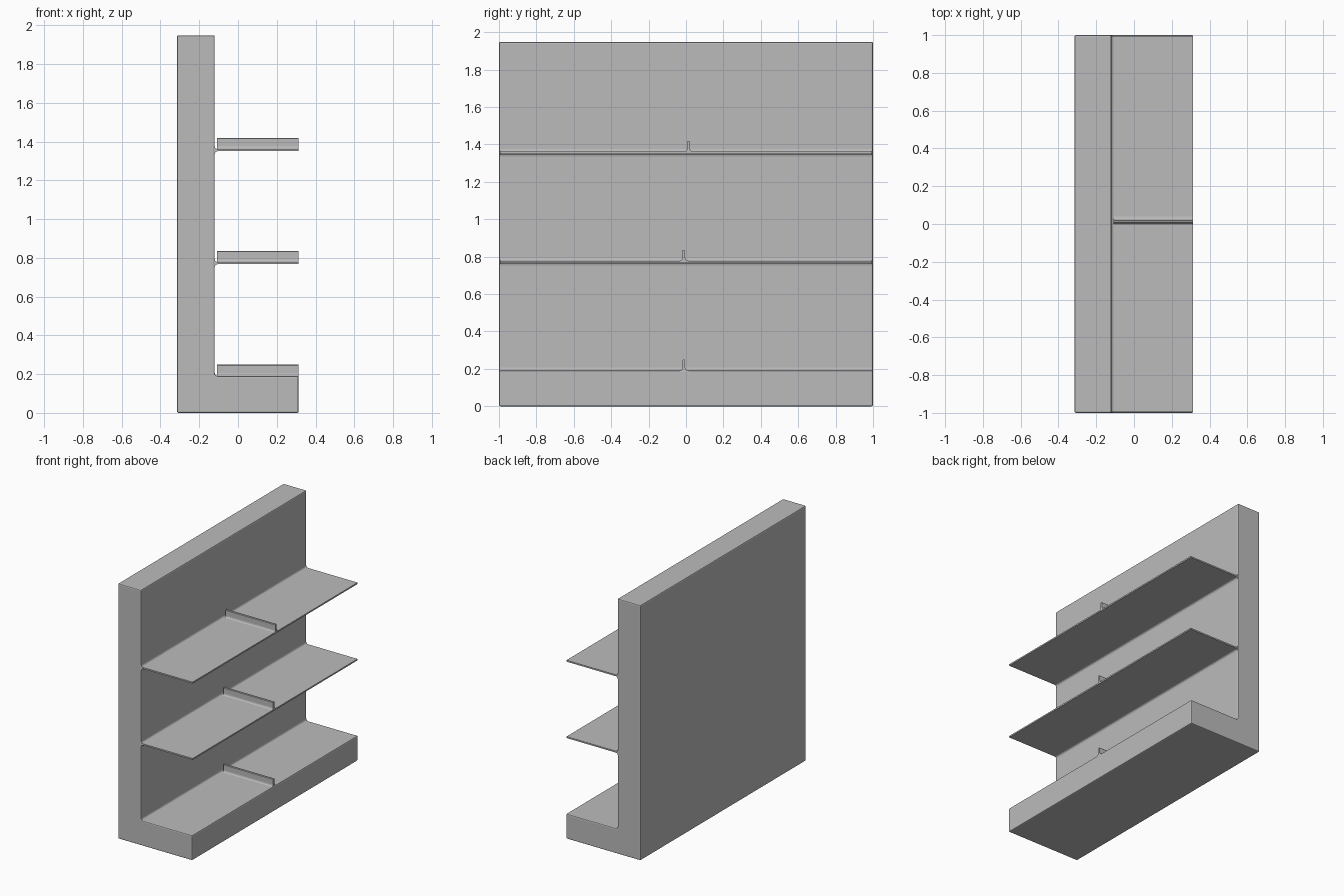
import bpy, bmesh, math
from mathutils import Vector

cube = bpy.data.objects.get("Cube")
if cube:
    bpy.data.objects.remove(cube, do_unlink=True)

grey = bpy.data.materials.new("light grey")
grey.use_nodes = True
COLOUR = (0.5, 0.5, 0.5, 1)
grey.diffuse_color = COLOUR
grey.node_tree.nodes["Principled BSDF"].inputs["Base Color"].default_value = COLOUR

BACK, WALL, FRONT = -0.315, -0.12, 0.313
HEIGHT, BASE_TOP, FILLET = 1.948, 0.191, 0.015
THICK = 0.011


def prism(name, profile, axis, start, end, bevel):
    """Extrude a profile of (horizontal, z) points along x or y."""
    bm = bmesh.new()
    place = (lambda h, z: (start, h, z)) if axis == "x" else (lambda h, z: (h, start, z))
    face = bm.faces.new([bm.verts.new(place(h, z)) for h, z in profile])
    extruded = bmesh.ops.extrude_face_region(bm, geom=[face])["geom"]
    step = Vector((end - start, 0, 0)) if axis == "x" else Vector((0, end - start, 0))
    bmesh.ops.translate(bm, vec=step, verts=[v for v in extruded if isinstance(v, bmesh.types.BMVert)])
    bmesh.ops.recalc_face_normals(bm, faces=bm.faces)
    mesh = bpy.data.meshes.new(name)
    bm.to_mesh(mesh)
    bm.free()
    mesh.materials.append(grey)
    obj = bpy.data.objects.new(name, mesh)
    bpy.context.collection.objects.link(obj)
    if bevel:
        mod = obj.modifiers.new("soft edges", "BEVEL")
        mod.width, mod.segments = bevel, 2
        mod.limit_method, mod.angle_limit = "ANGLE", math.radians(60)
    return obj


def cove(h, z, dh, dz, steps=3):
    """Concave quarter arc in the corner (h, z), from the vertical to the horizontal side."""
    angles = [math.pi / 2 * i / steps for i in range(steps + 1)]
    return [(h + dh * (1 - math.cos(a)), z + dz * (1 - math.sin(a))) for a in angles]


# Back panel and base in one L-shaped body
prism("back_panel_and_base",
      [(BACK, 0), (FRONT, 0), (FRONT, BASE_TOP)]
      + cove(WALL, BASE_TOP, FILLET, FILLET)[::-1]
      + [(WALL, HEIGHT), (BACK, HEIGHT)], "y", -1, 1, 0.008)

# Thin shelves, coved into the wall above and below
shelf_tops = {"upper": 1.361, "middle": 0.778}
for level, top in shelf_tops.items():
    under = top - THICK
    profile = ([(WALL - 0.01, top + FILLET)]
               + cove(WALL, top, FILLET, FILLET)
               + [(FRONT, top), (FRONT, under)]
               + cove(WALL, under, FILLET, -FILLET)[::-1]
               + [(WALL - 0.01, under - FILLET)])
    prism(level + "_shelf", profile, "y", -0.995, 0.995, 0)

# Low divider ridges with flared feet
for level, top, y in (("upper", shelf_tops["upper"], 0.005),
                      ("middle", shelf_tops["middle"], -0.021),
                      ("lower", BASE_TOP, -0.021)):
    near, far, crest = y, y + 0.016, top + 0.058
    profile = (cove(near, top, -0.01, 0.015)[::-1]
               + [(near, crest - 0.004), (near + 0.004, crest), (far - 0.004, crest), (far, crest - 0.004)]
               + cove(far, top, 0.018, 0.018)
               + [(far + 0.018, top - 0.005), (near - 0.01, top - 0.005)])
    prism(level + "_divider", profile, "x", WALL + 0.012, FRONT - 0.001, 0)
